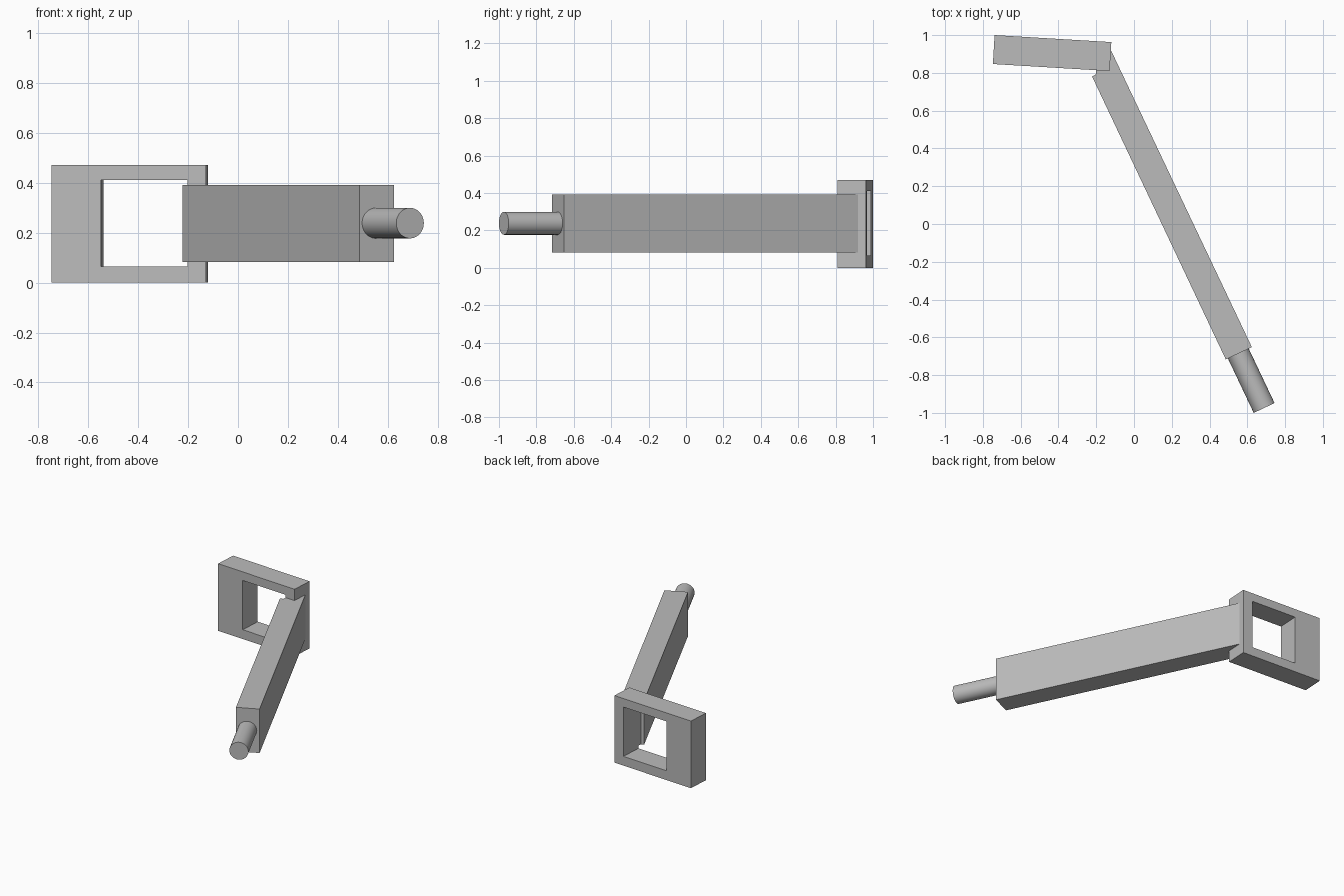
import bpy
import bmesh
from mathutils import Vector

old = bpy.data.objects.get("Cube")
if old:
    bpy.data.objects.remove(old, do_unlink=True)

GREY = (0.5, 0.5, 0.5, 1)
mat = bpy.data.materials.new("plain_grey")
mat.use_nodes = True
mat.diffuse_color = GREY
mat.node_tree.nodes["Principled BSDF"].inputs["Base Color"].default_value = GREY


def finish(name, bm):
    bmesh.ops.recalc_face_normals(bm, faces=bm.faces[:])
    mesh = bpy.data.meshes.new(name)
    bm.to_mesh(mesh)
    bm.free()
    mesh.materials.append(mat)
    obj = bpy.data.objects.new(name, mesh)
    bpy.context.collection.objects.link(obj)
    return obj


def prism(name, outline, z0, z1):
    """Extrude a plan outline upwards."""
    bm = bmesh.new()
    base = bm.faces.new([bm.verts.new((x, y, z0)) for x, y in outline])
    top = bmesh.ops.extrude_face_region(bm, geom=[base])["geom"]
    verts = [v for v in top if isinstance(v, bmesh.types.BMVert)]
    bmesh.ops.translate(bm, verts=verts, vec=(0, 0, z1 - z0))
    return finish(name, bm)


def window_frame(name, start, end, depth, height, hole):
    """Upright slab with a rectangular opening; hole = (u0, u1, z0, z1)."""
    bm = bmesh.new()

    def ring(u0, u1, z0, z1, offset):
        corners = [(u0, z0), (u1, z0), (u1, z1), (u0, z1)]
        return [bm.verts.new(start.lerp(end, u) + offset + Vector((0, 0, z)))
                for u, z in corners]

    outer_front = ring(0, 1, 0, height, Vector())
    inner_front = ring(*hole, Vector())
    outer_back = ring(0, 1, 0, height, depth)
    inner_back = ring(*hole, depth)
    for a, b in ((outer_front, inner_front), (inner_front, inner_back),
                 (inner_back, outer_back), (outer_back, outer_front)):
        for i in range(4):
            j = (i + 1) % 4
            bm.faces.new((a[i], a[j], b[j], b[i]))
    return finish(name, bm)


# Rectangular loop at the back
window_frame("end_frame", Vector((-0.747, 0.847, 0)), Vector((-0.129, 0.81, 0)),
             Vector((0.009, 0.153, 0)), 0.47, (0.322, 0.882, 0.065, 0.41))

# Long diagonal arm, running into the narrow post of the frame
prism("arm", [(0.486, -0.717), (0.624, -0.652), (-0.122, 0.92),
              (-0.19, 0.9), (-0.203, 0.79), (-0.222, 0.781)], 0.083, 0.391)

# Round peg at the front end of the arm
tip = Vector((0.689, -0.974, 0.238))
root = Vector((0.54, -0.66, 0.238))
bpy.ops.mesh.primitive_cylinder_add(vertices=48, radius=0.061,
                                    depth=(tip - root).length,
                                    location=(tip + root) / 2)
peg = bpy.context.object
peg.name = "peg"
peg.rotation_euler = (tip - root).to_track_quat("Z", "Y").to_euler()
peg.data.materials.append(mat)
bpy.ops.object.shade_smooth_by_angle()
